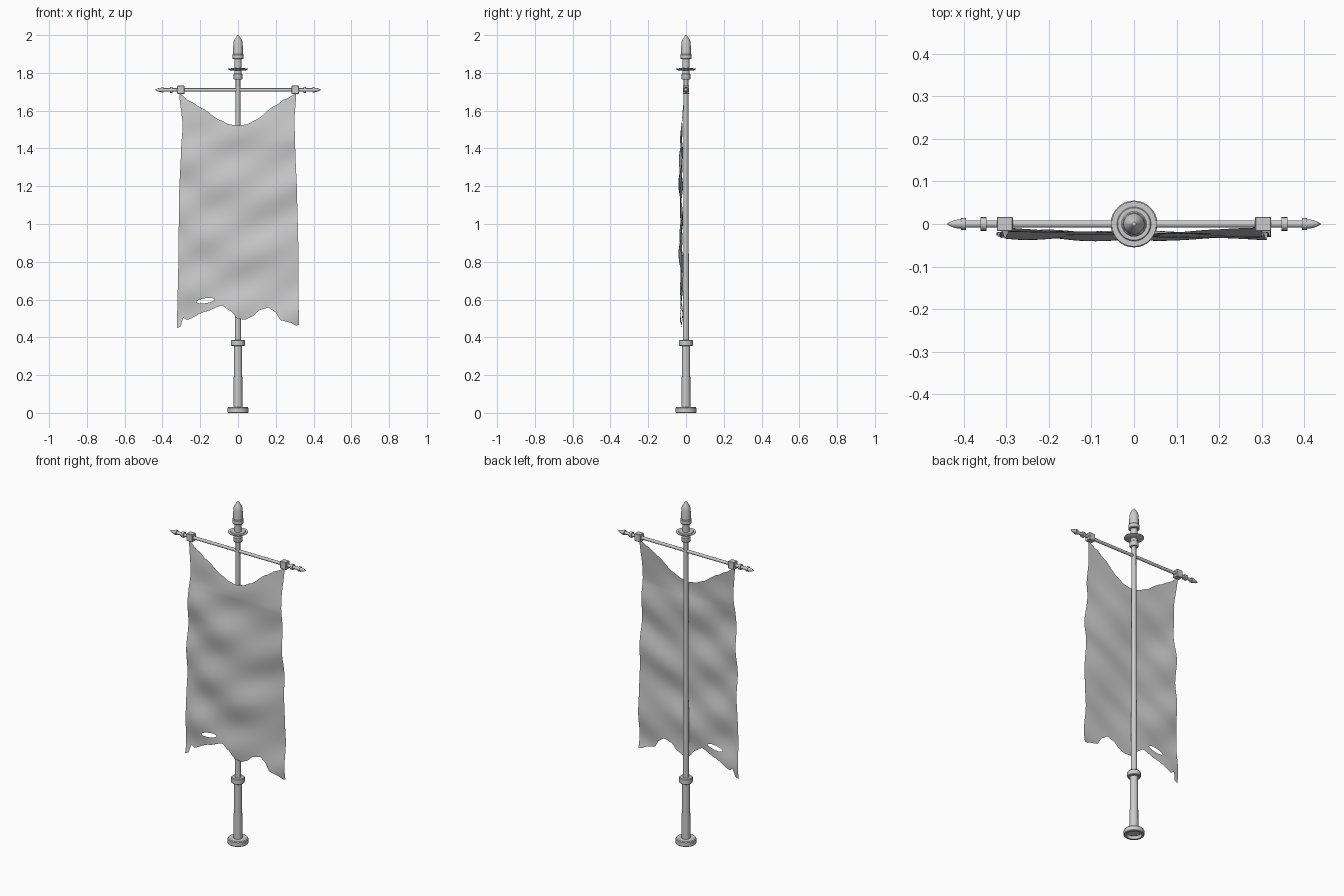
import bpy, bmesh, math
from mathutils import Matrix, Vector

if "Cube" in bpy.data.objects:
    bpy.data.objects.remove(bpy.data.objects["Cube"])

grey = bpy.data.materials.new("plain grey")
grey.use_nodes = True
grey.diffuse_color = (0.6, 0.6, 0.6, 1)
grey.node_tree.nodes["Principled BSDF"].inputs["Base Color"].default_value = (0.6, 0.6, 0.6, 1)


def finish(name, bm, angle=35):
    mesh = bpy.data.meshes.new(name)
    bm.to_mesh(mesh)
    bm.free()
    mesh.materials.append(grey)
    obj = bpy.data.objects.new(name, mesh)
    bpy.context.collection.objects.link(obj)
    bpy.ops.object.select_all(action='DESELECT')
    obj.select_set(True)
    bpy.context.view_layer.objects.active = obj
    bpy.ops.object.shade_smooth_by_angle(angle=math.radians(angle))
    return obj


def lathe(name, profile, matrix=Matrix(), sides=20):
    """Spin (radius, height) points around z."""
    bm = bmesh.new()
    verts = [bm.verts.new((r, 0, h)) for r, h in profile]
    edges = [bm.edges.new(pair) for pair in zip(verts, verts[1:])]
    bmesh.ops.spin(bm, geom=verts + edges, axis=(0, 0, 1), cent=(0, 0, 0),
                   steps=sides, angle=math.tau)
    bmesh.ops.remove_doubles(bm, verts=bm.verts, dist=0.0004)
    bmesh.ops.recalc_face_normals(bm, faces=bm.faces)
    bm.transform(matrix)
    return finish(name, bm)


def interpolate(points, t):
    """Smooth curve through the points, without overshoot."""
    for (a, fa), (b, fb) in zip(points, points[1:]):
        if t <= b:
            u = max(0, (t - a) / (b - a))
            eased = u * u * (3 - 2 * u)
            return fa + (fb - fa) * (0.5 * u + 0.5 * eased)
    return points[-1][1]


# Pole and its foot, hollow underneath
lathe("base", [(0, .018), (.04, .018), (.042, 0), (.052, 0), (.055, .003),
               (.055, .026), (.051, .031), (0, .031)], sides=28)
lathe("lower_sleeve", [(0, .02), (.023, .02), (.022, .36), (0, .36)])
lathe("sleeve_collar", [(0, .355), (.033, .355), (.036, .358), (.036, .384),
                        (.033, .387), (0, .387)])
lathe("pole", [(0, .36), (.017, .36), (.0125, 1.25), (.012, 1.78), (0, 1.78)])

# Finial on top of the pole
lathe("finial_collar", [(0, 1.765), (.021, 1.765), (.023, 1.768), (.023, 1.793),
                        (.018, 1.797), (.018, 1.88), (0, 1.88)])
lathe("finial_disc", [(0, 1.813), (.04, 1.813), (.053, 1.819), (.053, 1.822),
                      (.04, 1.822), (.038, 1.825), (0, 1.825)], sides=28)
lathe("finial_ring", [(0, 1.873), (.027, 1.873), (.03, 1.876), (.03, 1.896),
                      (.027, 1.9), (0, 1.9)])
lathe("finial_tip", [(0, 1.89), (.026, 1.89), (.025, 1.955), (.021, 1.972),
                     (.005, 1.998), (0, 2)])

# Crossbar with mirrored fittings
BAR_Z = 1.71
along_x = Matrix.Translation((0, 0, BAR_Z)) @ Matrix.Rotation(math.pi / 2, 4, 'Y')
lathe("crossbar", [(0, -.41), (.009, -.41), (.009, .41), (0, .41)], along_x, 14)
for side, sign in (("left", 1), ("right", -1)):
    outward = Matrix.Translation((0, 0, BAR_Z)) @ Matrix.Rotation(sign * math.pi / 2, 4, 'Y')
    for part, x, r, half in (("inner_ring", .353, .016, .007), ("outer_ring", .4, .014, .006)):
        lathe(f"{side}_{part}", [(0, x - half), (r, x - half), (r, x + half), (0, x + half)],
              outward, 16)
    lathe(f"{side}_bar_tip", [(0, .405), (.011, .405), (.0105, .416), (.007, .428), (0, .44)],
          outward, 14)
    bm = bmesh.new()
    bmesh.ops.create_cube(bm, size=1, matrix=Matrix.Translation((sign * .303, 0, BAR_Z))
                          @ Matrix.Diagonal((.038, .034, .044, 1)))
    bmesh.ops.bevel(bm, geom=bm.edges[:], offset=.002, segments=1, affect='EDGES')
    finish(f"{side}_clamp", bm, 20)

# Banner cloth: edge curves of its outline, as offsets along the width
TOP = [(-.31, 1.69), (-.25, 1.647), (-.2, 1.615), (-.1, 1.55), (-.05, 1.528), (0, 1.52),
       (.05, 1.528), (.1, 1.552), (.2, 1.626), (.25, 1.66), (.31, 1.69)]
BOTTOM = [(-.32, .45), (-.3, .457), (-.289, .505), (-.27, .492), (-.175, .535), (-.085, .568),
          (-.04, .54), (0, .497), (.04, .494), (.075, .51), (.115, .545), (.16, .557),
          (.195, .535), (.225, .49), (.275, .478), (.305, .463), (.32, .465)]
LEFT_EDGE = [(.45, .322), (.85, .32), (1.15, .313), (1.4, .303), (1.55, .299), (1.69, .308)]
RIGHT_EDGE = [(.45, .323), (.85, .315), (1.15, .312), (1.4, .301), (1.52, .293), (1.69, .311)]


def fold(x, z):
    """Depth of the sagging folds at a point on the cloth."""
    sag = z - 1.1 * x * x
    y = -.022 - .006 * math.sin(math.pi * (z - .5) / 1.2)
    y += .006 * math.sin(19 * sag + 5 * x + 1.0)
    y += .004 * math.sin(12 * x + 5 * z)
    y += .003 * math.sin(27 * z - 16 * x + 2)
    pin = min(1, max(0, (1.69 - z) / .25))
    y = -.008 + (y + .008) * pin
    return max(-.041, min(y, -.008))


COLS, ROWS = 96, 110
bm = bmesh.new()
grid = []
for i in range(COLS + 1):
    s = i / COLS * 2 - 1
    top, bottom = interpolate(TOP, s * .31), interpolate(BOTTOM, s * .32)
    column = []
    for j in range(ROWS + 1):
        z = bottom + (top - bottom) * j / ROWS
        x = s * interpolate(LEFT_EDGE if s > 0 else RIGHT_EDGE, z)
        column.append(bm.verts.new((x, fold(x, z), z)))
    grid.append(column)
for a, b in zip(grid, grid[1:]):
    for j in range(ROWS):
        bm.faces.new((a[j], b[j], b[j + 1], a[j + 1]))

# Torn slit near the lower edge: remove faces and round off the rim
CENTRE, HALF_LONG, HALF_SHORT, TILT = Vector((-.172, .594)), .05, .013, .16


def slit_coords(v):
    dx, dz = v.co.x - CENTRE.x, v.co.z - CENTRE.y
    u = (dx * math.cos(TILT) + dz * math.sin(TILT)) / HALF_LONG
    w = (dz * math.cos(TILT) - dx * math.sin(TILT)) / HALF_SHORT
    return math.hypot(u, w)


torn = [f for f in bm.faces if sum(slit_coords(v) < 1 for v in f.verts) >= 3]
rim = {v for f in torn for v in f.verts}
bmesh.ops.delete(bm, geom=torn, context='FACES')
for v in rim:
    if v.is_valid:
        d = max(slit_coords(v), .3)
        v.co.x = CENTRE.x + (v.co.x - CENTRE.x) / d
        v.co.z = CENTRE.y + (v.co.z - CENTRE.y) / d
finish("banner_cloth", bm, 60)
